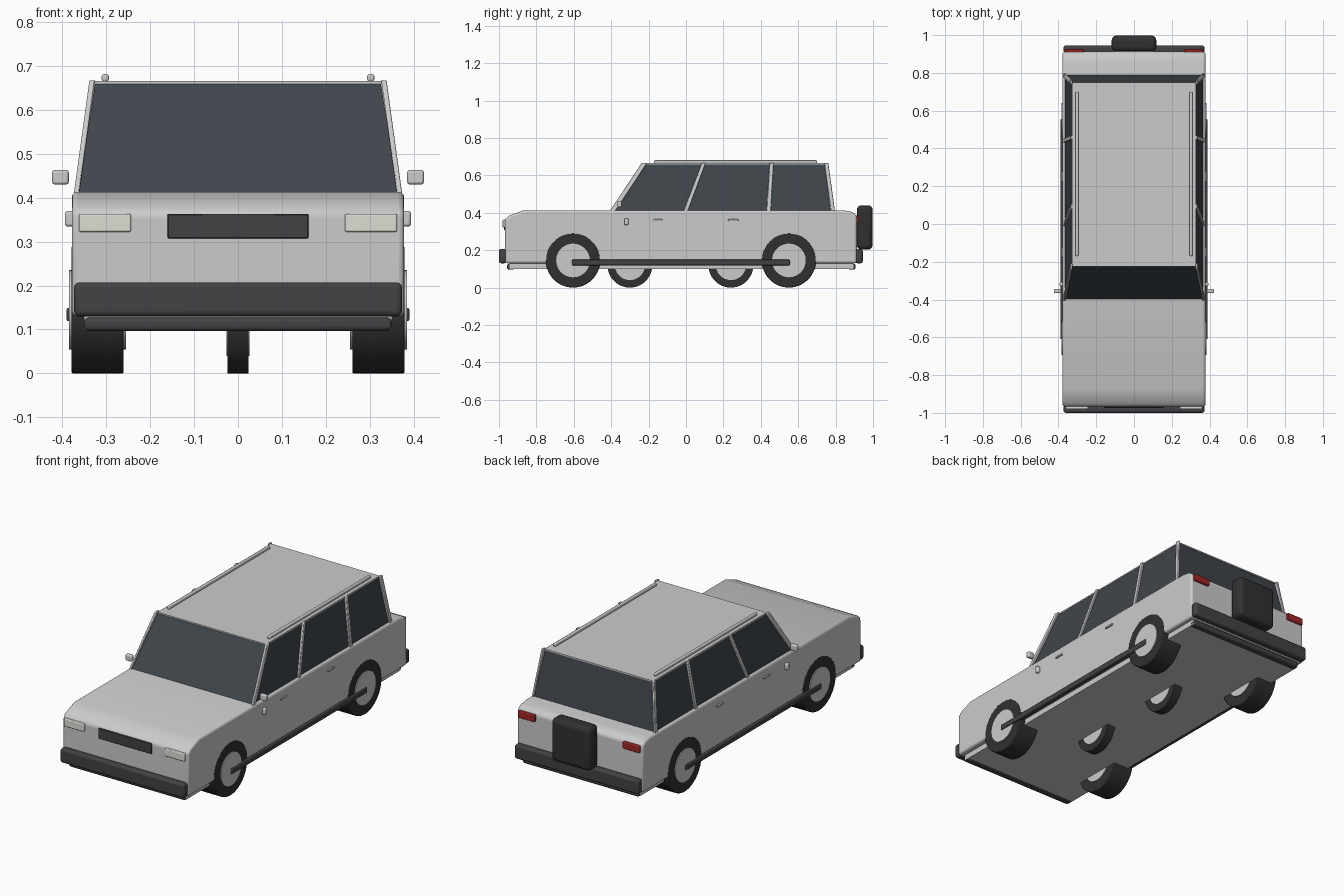
import bpy, bmesh, math
from mathutils import Vector

if "Cube" in bpy.data.objects:
    bpy.data.objects.remove(bpy.data.objects["Cube"])


def material(name, rgb):
    m = bpy.data.materials.new(name)
    m.diffuse_color = (*rgb, 1)
    m.use_nodes = True
    m.node_tree.nodes["Principled BSDF"].inputs["Base Color"].default_value = m.diffuse_color
    return m


RUBBER = material("rubber", (0.03, 0.03, 0.03))
TRIM = material("dark_trim", (0.055, 0.055, 0.058))
GLASS = material("glass", (0.05, 0.06, 0.07))
LAMP = material("lamp", (0.72, 0.74, 0.66))
RED = material("tail_red", (0.35, 0.02, 0.02))


def finish(name, bm, mat=None, bevel=0, segments=3):
    bmesh.ops.recalc_face_normals(bm, faces=bm.faces)
    me = bpy.data.meshes.new(name)
    bm.to_mesh(me)
    bm.free()
    ob = bpy.data.objects.new(name, me)
    bpy.context.collection.objects.link(ob)
    if mat:
        me.materials.append(mat)
    if bevel:
        b = ob.modifiers.new("bevel", "BEVEL")
        b.width, b.segments = bevel, segments
        b.limit_method, b.angle_limit = "ANGLE", math.radians(25)
    bpy.context.view_layer.objects.active = ob
    ob.select_set(True)
    bpy.ops.object.shade_smooth_by_angle(angle=math.radians(35))
    ob.select_set(False)
    return ob


def box(name, x, y, z, mat=None, bevel=0, segments=3):
    bm = bmesh.new()
    bmesh.ops.create_cube(bm, size=1)
    for v in bm.verts:
        v.co = [(a + b) / 2 + c * (b - a) for (a, b), c in zip((x, y, z), v.co)]
    return finish(name, bm, mat, bevel, segments)


def beam(name, p, q, w, d):
    # rectangular bar with horizontal ends, w across x and d along y
    bm = bmesh.new()
    rings = [[bm.verts.new(Vector(c) + Vector((sx * w / 2, sy * d / 2, 0)))
              for sx, sy in ((-1, -1), (1, -1), (1, 1), (-1, 1))] for c in (p, q)]
    for r in rings:
        bm.faces.new(r)
    for i in range(4):
        j = (i + 1) % 4
        bm.faces.new((rings[0][i], rings[0][j], rings[1][j], rings[1][i]))
    return finish(name, bm, None, 0.003, 2)


def disc(name, x0, x1, y, z, r, mat=None, bevel=0):
    bm = bmesh.new()
    bmesh.ops.create_cone(bm, cap_ends=True, segments=48, radius1=r, radius2=r, depth=abs(x1 - x0))
    for v in bm.verts:
        v.co = ((x0 + x1) / 2 + v.co.z, y + v.co.x, z + v.co.y)
    return finish(name, bm, mat, bevel, 2)


# Lower body: side profile extruded across the width
bm = bmesh.new()
profile = [(-0.967, 0.13), (-0.967, 0.365), (-0.945, 0.385), (-0.87, 0.413),
           (0.845, 0.413), (0.89, 0.404), (0.913, 0.385), (0.913, 0.13)]
face = bm.faces.new([bm.verts.new((-0.378, y, z)) for y, z in profile])
ext = bmesh.ops.extrude_face_region(bm, geom=[face])
for v in ext["geom"]:
    if isinstance(v, bmesh.types.BMVert):
        v.co.x = 0.378
finish("body", bm, None, 0.012)

# Underbody and lower lips
box("underbody", (-0.35, 0.35), (-0.945, 0.895), (0.10, 0.135))
box("front_lip", (-0.35, 0.35), (-0.957, -0.915), (0.097, 0.127), TRIM, 0.01)
box("rear_lip", (-0.35, 0.35), (0.865, 0.907), (0.097, 0.127), TRIM, 0.01)

# Glasshouse and roof
bm = bmesh.new()
bmesh.ops.create_cube(bm, size=2)
for v in bm.verts:
    top, rear = v.co.z > 0, v.co.y > 0
    x = 0.325 if top else 0.365
    y = (0.745 if rear else -0.222) if top else (0.79 if rear else -0.40)
    v.co = (math.copysign(x, v.co.x), y, 0.66 if top else 0.408)
finish("glasshouse", bm, GLASS)
box("roof", (-0.327, 0.327), (-0.226, 0.75), (0.658, 0.665))

# Bumpers, grille and spare wheel cover
box("front_bumper", (-0.373, 0.373), (-1.0, -0.96), (0.13, 0.207), TRIM, 0.012)
box("rear_bumper", (-0.373, 0.373), (0.905, 0.945), (0.13, 0.207), TRIM, 0.012)
box("grille", (-0.16, 0.16), (-0.973, -0.955), (0.307, 0.363), TRIM, 0.002, 1)
box("spare_wheel_cover", (-0.118, 0.118), (0.913, 0.998), (0.203, 0.44), RUBBER, 0.026, 4)

# Middle wheels on the centre line
for n, y in (("front", -0.30), ("rear", 0.24)):
    disc(f"middle_{n}_tyre", -0.024, 0.024, y, 0.12, 0.12, RUBBER)
    disc(f"middle_{n}_hub", -0.026, 0.026, y, 0.12, 0.08)

for side, s in (("left", -1), ("right", 1)):
    def sbox(name, x, y, z, *a):
        return box(f"{side}_{name}", sorted((s * x[0], s * x[1])), y, z, *a)

    # Road wheels
    for n, y in (("front", -0.604), ("rear", 0.55)):
        disc(f"{side}_{n}_tyre", s * 0.26, s * 0.379, y, 0.145, 0.145, RUBBER, 0.004)
        disc(f"{side}_{n}_hub", s * 0.255, s * 0.384, y, 0.145, 0.09)

    # Window pillars, bottom to top
    for n, y0, y1, x0, x1, d in (("a", -0.395, -0.222, 0.368, 0.332, 0.03),
                                 ("b", -0.003, 0.095, 0.368, 0.330, 0.022),
                                 ("c", 0.442, 0.458, 0.368, 0.330, 0.022),
                                 ("d", 0.786, 0.75, 0.367, 0.332, 0.022)):
        beam(f"{side}_{n}_pillar", (s * x0, y0, 0.405), (s * x1, y1, 0.667), 0.012, d)

    # Roof rail, sill, mirror, marker lamp and door handles
    sbox("roof_rail", (0.294, 0.31), (-0.17, 0.70), (0.664, 0.681), None, 0.005)
    sbox("sill", (0.365, 0.39), (-0.61, 0.555), (0.119, 0.149), TRIM, 0.005)
    sbox("mirror", (0.385, 0.423), (-0.366, -0.343), (0.43, 0.463), None, 0.006)
    sbox("marker_lamp", (0.37, 0.394), (-0.33, -0.308), (0.334, 0.37), None, 0.007)
    sbox("front_handle", (0.37, 0.386), (-0.175, -0.125), (0.356, 0.366), None, 0.003)
    sbox("rear_handle", (0.37, 0.386), (0.225, 0.28), (0.356, 0.366), None, 0.003)

    # Lamps
    sbox("headlight", (0.243, 0.362), (-0.98, -0.955), (0.322, 0.363), LAMP, 0.004)
    sbox("tail_light", (0.265, 0.365), (0.90, 0.926), (0.348, 0.385), RED, 0.004)
